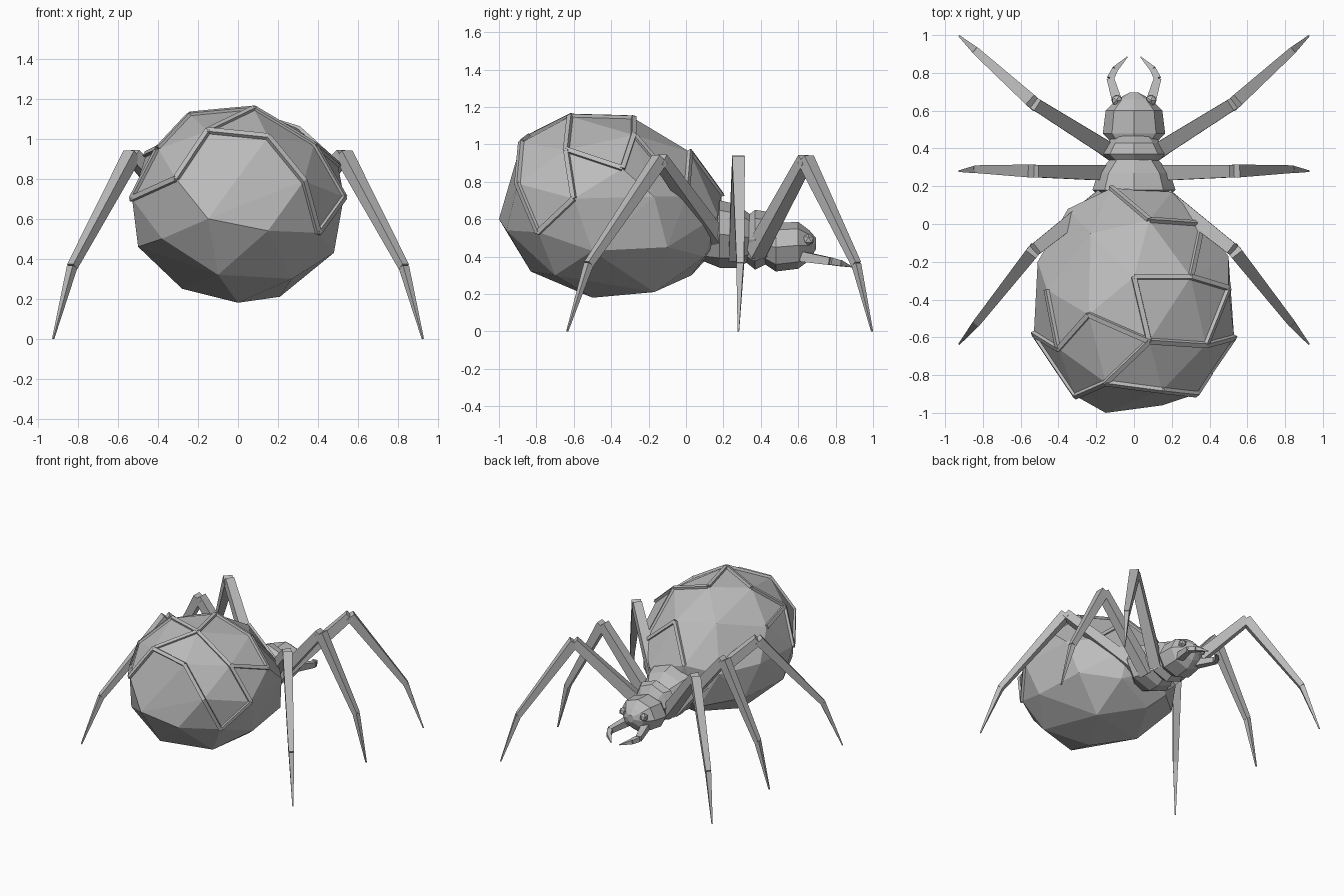
import bpy, bmesh, math
from mathutils import Vector
from mathutils.bvhtree import BVHTree

cube = bpy.data.objects.get("Cube")
if cube:
    bpy.data.objects.remove(cube, do_unlink=True)

# Single flat grey
grey = bpy.data.materials.new("stone_grey")
grey.use_nodes = True
grey.diffuse_color = (0.5, 0.5, 0.5, 1)
shader = next(n for n in grey.node_tree.nodes if n.type == 'BSDF_PRINCIPLED')
shader.inputs["Base Color"].default_value = (0.5, 0.5, 0.5, 1)


def finish(name, bm):
    """Turn a bmesh into a flat shaded, coloured object."""
    bmesh.ops.recalc_face_normals(bm, faces=bm.faces[:])
    mesh = bpy.data.meshes.new(name)
    bm.to_mesh(mesh)
    bm.free()
    mesh.materials.append(grey)
    obj = bpy.data.objects.new(name, mesh)
    bpy.context.collection.objects.link(obj)
    return obj


def loft(bm, rings):
    """Skin a list of closed rings and cap both ends."""
    loops = [[bm.verts.new(p) for p in ring] for ring in rings]
    n = len(loops[0])
    for a, b in zip(loops, loops[1:]):
        for i in range(n):
            j = (i + 1) % n
            bm.faces.new((a[i], a[j], b[j], b[i]))
    bm.faces.new(loops[0])
    bm.faces.new(loops[-1])


def square(p, axis, width):
    """Square section around p, with level sides."""
    side = axis.cross(Vector((0, 0, 1))).normalized()
    up = side.cross(axis).normalized()
    h = width / 2
    return [p + side * h * s + up * h * t for s, t in ((1, 1), (-1, 1), (-1, -1), (1, -1))]


def limb(name, points, widths, mirror):
    """Chain of tapered square bars; widths holds a start and end per bar."""
    bm = bmesh.new()
    pts = [Vector((x * mirror, y, z)) for x, y, z in points]
    for p, q, (w0, w1) in zip(pts, pts[1:], widths):
        axis = (q - p).normalized()
        loft(bm, [square(p, axis, w0), square(q, axis, w1)])
    return finish(name, bm)


def segment(name, stations, sides=8):
    """Body segment from (y, centre z, half width, half height) stations."""
    bm = bmesh.new()
    turns = [2 * math.pi * i / sides for i in range(sides)]
    loft(bm, [[(rx * math.sin(t), y, z + rz * math.cos(t)) for t in turns]
              for y, z, rx, rz in stations])
    return finish(name, bm)


# Abdomen: faceted shell through its corner points
corners = dict(
    a=(-.15, -.84, 1.04), b=(.15, -.88, 1.01), c=(.33, -.9, .79), d=(.4, -.79, .53),
    e=(.15, -.96, .54), f=(-.15, -1, .6), g=(-.38, -.79, .5), h=(-.53, -.58, .7),
    i=(-.31, -.91, .8), j=(.08, -.62, 1.15), k=(.38, -.64, .97), l=(.53, -.6, .71),
    m=(.5, -.34, .87), n=(0, -.28, 1.14), o=(-.24, -.48, 1.12), p=(-.4, -.66, .95),
    q=(-.46, -.35, .92), r=(-.23, -.05, 1), s=(.08, .02, .96), t=(.3, -.28, 1.05),
    u=(.36, 0, .72), v=(.5, -.17, .72), w=(-.12, .19, .73), x=(-.35, .08, .68),
    y=(.2, .17, .62), z=(-.51, -.2, .7),
    A=(.48, -.5, .43), B=(-.5, -.5, .46), C=(.44, -.1, .45), D=(-.44, -.1, .45),
    E=(.2, .1, .4), F=(-.2, .12, .4), G=(0, .18, .5), H=(0, -.5, .18),
    I=(.21, -.17, .21), J=(-.28, -.3, .25), K=(-.1, -.83, .32), L=(.27, -.7, .3),
    M=(-.1, .03, .3))
bm = bmesh.new()
for co in corners.values():
    bm.verts.new(co)
hull = bmesh.ops.convex_hull(bm, input=bm.verts[:])
loose = [g for g in hull["geom_interior"] if isinstance(g, bmesh.types.BMVert)]
bmesh.ops.delete(bm, geom=loose, context='VERTS')
bmesh.ops.recalc_face_normals(bm, faces=bm.faces[:])
shell = BVHTree.FromBMesh(bm)
finish("abdomen", bm)

# Raised plate rims that follow the shell
core = Vector((0, -.4, .67))
steps, half, lift = 6, .016, .014
bm = bmesh.new()
for chain in ("abcd", "aih", "aj", "jkld", "jopq", "sw", "sut", "tnj", "tmk", "ph"):
    for start, end in zip(chain, chain[1:]):
        p, q = Vector(corners[start]), Vector(corners[end])
        rings = []
        for i in range(steps + 1):
            out = (p.lerp(q, i / steps) - core).normalized()
            hit = shell.ray_cast(core, out)[0]
            if hit is None:
                continue
            side = out.cross(q - p).normalized() * half
            rings.append([hit + side - out * lift, hit + side * .8 + out * lift,
                          hit - side * .8 + out * lift, hit - side - out * lift])
        loft(bm, rings)
finish("abdomen_plate_rims", bm)

# Thorax and head
segment("rear_thorax", [(.08, .46, .09, .08), (.18, .52, .22, .18),
                        (.27, .51, .19, .17), (.35, .5, .12, .12)])
segment("front_thorax", [(.32, .49, .11, .12), (.37, .49, .18, .16),
                         (.43, .5, .14, .14), (.47, .47, .1, .1)])
segment("head", [(.42, .46, .11, .1), (.48, .45, .165, .13), (.6, .46, .15, .125),
                 (.66, .46, .09, .08), (.695, .47, .025, .03)])

# Paired eyes, jaws and legs
legs = {
    "front": [(.1, .37, .42), (.53, .64, .92), (.83, .91, .36), (.925, .995, 0)],
    "middle": [(.1, .27, .4), (.53, .28, .92), (.83, .29, .36), (.925, .28, 0)],
    "rear": [(.1, .2, .45), (.53, -.14, .92), (.83, -.52, .36), (.925, -.635, 0)],
}
for label, mirror in (("left", 1), ("right", -1)):
    bm = bmesh.new()
    bmesh.ops.create_icosphere(bm, subdivisions=1, radius=.032)
    bmesh.ops.translate(bm, vec=(.09 * mirror, .655, .49), verts=bm.verts[:])
    finish(label + "_eye", bm)

    limb(label + "_jaw",
         [(.08, .62, .4), (.125, .77, .375), (.1, .82, .365), (.035, .885, .345)],
         [(.055, .04), (.038, .032), (.032, .005)], mirror)

    for place, path in legs.items():
        limb(label + "_" + place + "_leg", path,
             [(.085, .065), (.068, .04), (.038, .008)], mirror)
